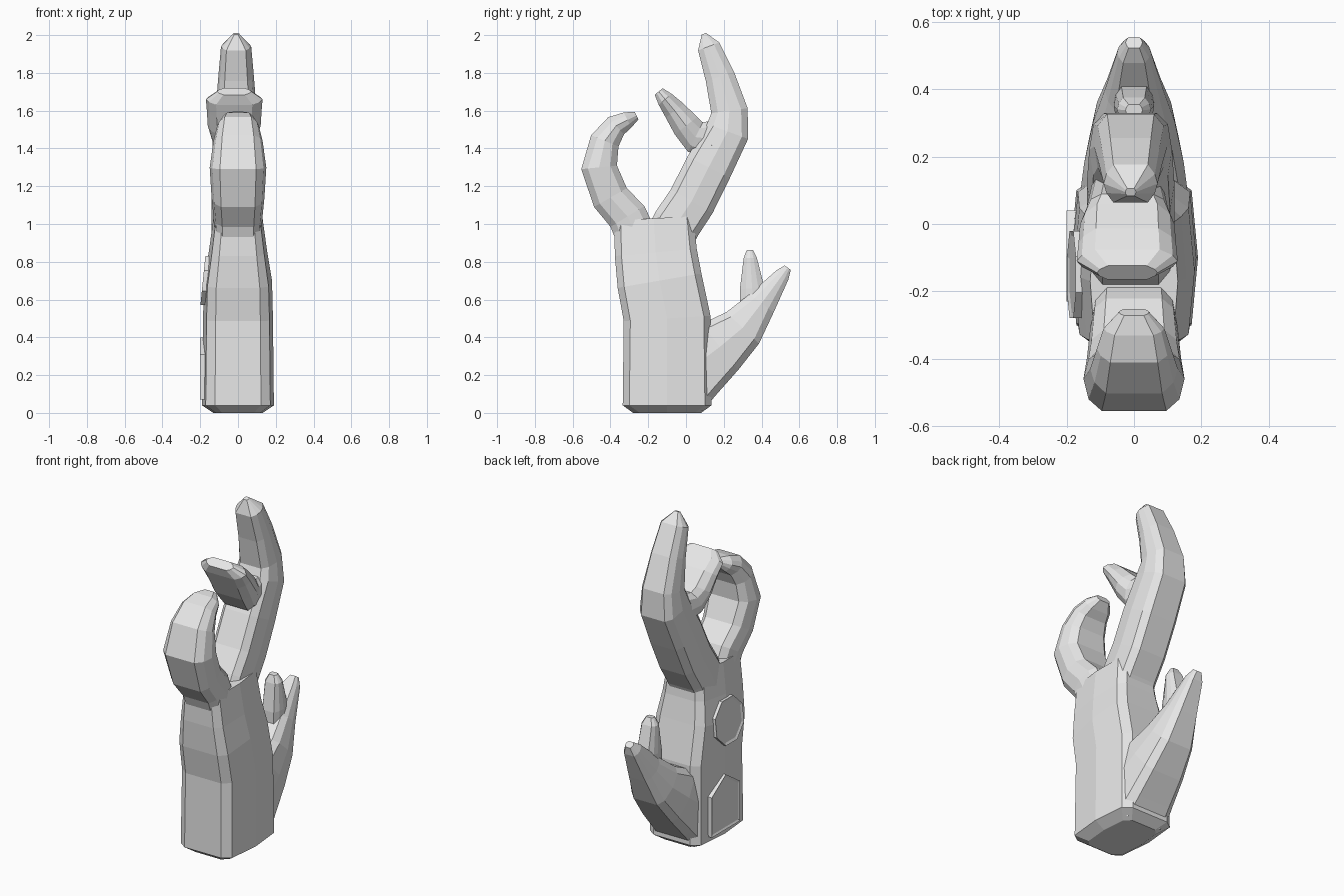
import bpy
import bmesh
import math
from mathutils import Vector

old = bpy.data.objects.get("Cube")
if old:
    bpy.data.objects.remove(old)

GREY = (0.8, 0.8, 0.8, 1)
stone = bpy.data.materials.new("light_grey")
stone.use_nodes = True
stone.diffuse_color = GREY
stone.node_tree.nodes["Principled BSDF"].inputs["Base Color"].default_value = GREY


def finish(name, bm):
    """Turn the finished bmesh into a flat shaded object."""
    bmesh.ops.recalc_face_normals(bm, faces=bm.faces)
    mesh = bpy.data.meshes.new(name)
    bm.to_mesh(mesh)
    bm.free()
    mesh.materials.append(stone)
    bpy.context.collection.objects.link(bpy.data.objects.new(name, mesh))


def bridge(bm, lower, upper):
    """Join two vertex loops with a band of quads."""
    for i in range(len(lower)):
        bm.faces.new((lower[i - 1], lower[i], upper[i], upper[i - 1]))


def blend(sizes, f):
    """Size at fraction f, given the sizes at start, middle and end."""
    start, middle, end = sizes
    if f < 0.5:
        return start + (middle - start) * f * 2
    return middle + (end - middle) * (f * 2 - 1)


def section(bm, centre, direction, thick, half_width):
    """Chamfered ten-sided ring square to the direction of growth."""
    across = Vector((0, -direction.z, direction.y)) * thick / 2
    inset = 1 - min(0.07 / thick, 0.5)
    flank = [(-1, 0.64), (-inset, 0.9), (0, 1), (inset, 0.9), (1, 0.64)]
    outline = flank + [(t, -w) for t, w in reversed(flank)]
    sideways = Vector((half_width, 0, 0))
    return [bm.verts.new(centre + across * t + sideways * w) for t, w in outline]


def limb(name, path, thick, wide, shift=0, tip=0.5):
    """Loft along a path of (y, z) points; tip is the relative size of the end."""
    bm = bmesh.new()
    points = [Vector((shift, y, z)) for y, z in path]
    last = len(points) - 1
    loops = []
    for i, point in enumerate(points):
        direction = (points[min(i + 1, last)] - points[max(i - 1, 0)]).normalized()
        t, w = blend(thick, i / last), blend(wide, i / last)
        loops.append(section(bm, point, direction, t, w))
    if tip:
        loops.append(section(bm, point + direction * t * 0.6, direction, t * tip, w * tip))
    for lower, upper in zip(loops, loops[1:]):
        bridge(bm, lower, upper)
    bm.faces.new(loops[0])
    bm.faces.new(loops[-1])
    finish(name, bm)


def plate(name, outline, lean):
    """Plate on the right side of the trunk, with a recessed panel inside a rim."""
    bm = bmesh.new()
    outer = [bm.verts.new((lean * z - 0.2, y, z + height)) for y, z, height in outline]
    inner = [bm.verts.new(v.co + Vector((0.04, 0, 0))) for v in outer]
    panel = bm.faces.new(outer)
    bm.faces.new(inner)
    bridge(bm, outer, inner)
    bmesh.ops.recalc_face_normals(bm, faces=bm.faces)
    bmesh.ops.inset_region(bm, faces=[panel], thickness=0.016, depth=-0.006)
    finish(name, bm)


# Trunk with a chamfered foot
limb("trunk_foot", [(-0.1, 0), (-0.1, 0.04)],
     thick=(0.36, 0.4, 0.47), wide=(0.13, 0.15, 0.19), tip=0)
limb("trunk", [(-0.1, 0.04), (-0.1, 0.5), (-0.14, 0.7), (-0.16, 0.85), (-0.17, 1.03)],
     thick=(0.47, 0.45, 0.42), wide=(0.19, 0.18, 0.13), tip=0)

# Front branch, curling back over the fork
limb("front_branch",
     [(-0.24, 0.88), (-0.31, 1.04), (-0.4, 1.14), (-0.46, 1.3),
      (-0.43, 1.44), (-0.37, 1.52), (-0.31, 1.55)],
     thick=(0.22, 0.19, 0.09), wide=(0.12, 0.15, 0.09))

# Tall rear branch with a broad flat twig
limb("tall_branch",
     [(-0.12, 0.86), (-0.05, 1), (0.03, 1.12), (0.12, 1.3),
      (0.22, 1.49), (0.23, 1.6), (0.18, 1.78), (0.12, 1.94)],
     thick=(0.26, 0.25, 0.12), wide=(0.13, 0.13, 0.08), shift=-0.01, tip=0.2)
limb("upper_twig",
     [(0.14, 1.45), (0.05, 1.46), (0, 1.52), (-0.06, 1.6), (-0.11, 1.66)],
     thick=(0.2, 0.15, 0.09), wide=(0.1, 0.14, 0.15), shift=-0.02, tip=0.6)

# Low rear branch with an upright twig
limb("low_branch",
     [(-0.04, 0.19), (0.06, 0.26), (0.18, 0.35), (0.3, 0.45), (0.4, 0.58), (0.51, 0.73)],
     thick=(0.44, 0.28, 0.08), wide=(0.18, 0.14, 0.05))
limb("low_twig", [(0.36, 0.56), (0.35, 0.66), (0.34, 0.82)],
     thick=(0.15, 0.13, 0.07), wide=(0.06, 0.06, 0.05))

# Pointed door
left, right, sill, shoulder, peak = -0.23, 0.04, 0.07, 0.31, 0.4
corners = [(left, sill), (right, sill), (right, shoulder),
           ((left + right) / 2, peak), (left, shoulder)]
plate("door", [(y, 0, z) for y, z in corners], lean=0)

# Octagonal window, leaning with the trunk
angles = [math.tau * (i + 0.5) / 8 for i in range(8)]
plate("window", [(0.14 * math.cos(a) - 0.15, 0.14 * (math.sin(a) + 1), 0.56)
                 for a in angles], lean=0.1)
